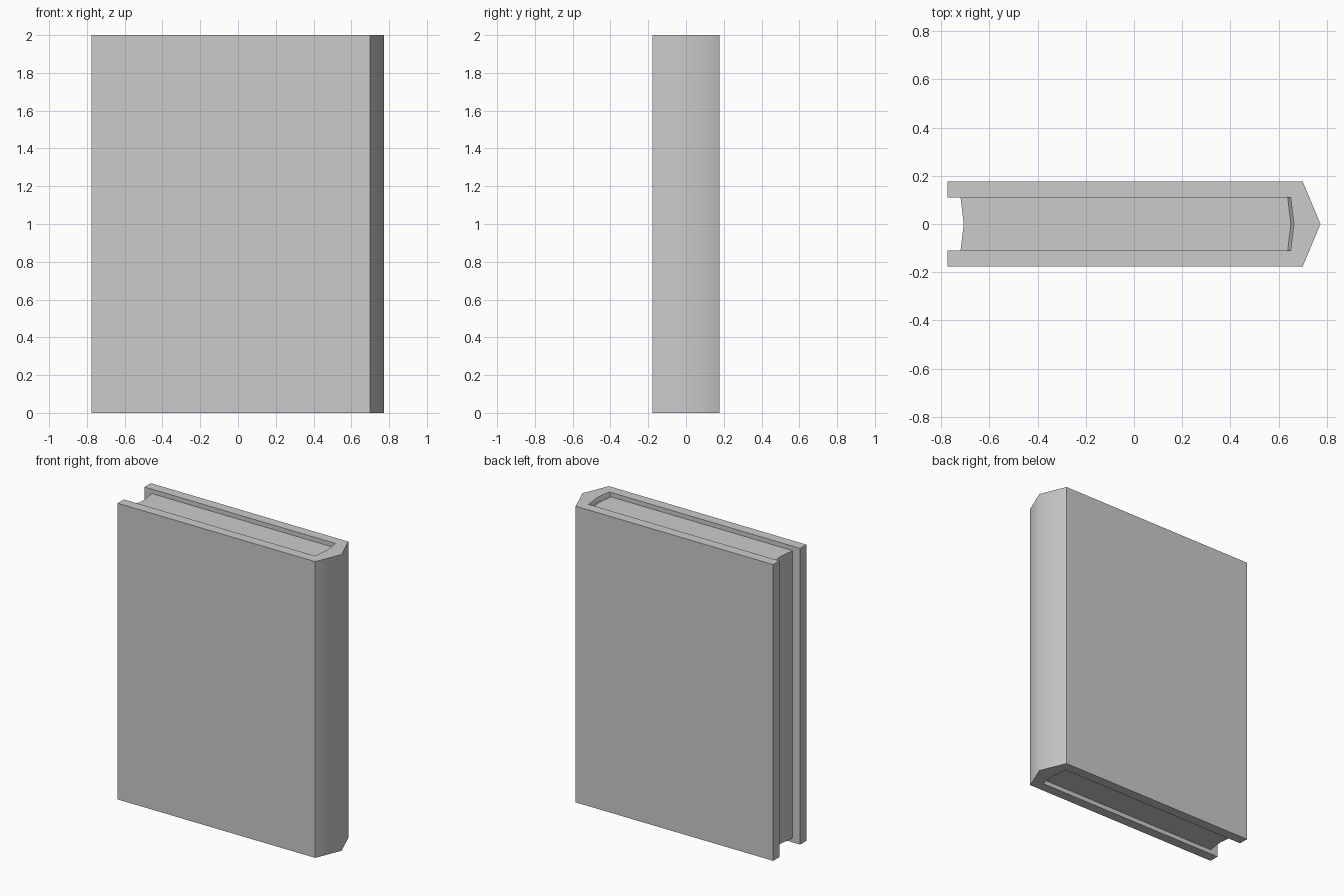
import bpy, bmesh, math

if "Cube" in bpy.data.objects:
    bpy.data.objects.remove(bpy.data.objects["Cube"])

H = 2.0          # book height
RECESS = 0.03    # pages sit slightly below the cover rim


def mirrored(half):
    """Close a half profile (y >= 0) by mirroring it across y = 0."""
    return half + [(x, -y) for x, y in reversed(half) if y > 0]


def loft(name, rings):
    """Solid from (z, profile) rings, capped at both ends."""
    bm = bmesh.new()
    loops = [[bm.verts.new((x, y, z)) for x, y in prof] for z, prof in rings]
    n = len(loops[0])
    for a, b in zip(loops, loops[1:]):
        for i in range(n):
            j = (i + 1) % n
            bm.faces.new((a[i], a[j], b[j], b[i]))
    bm.faces.new(loops[0])
    bm.faces.new(loops[-1])
    bmesh.ops.recalc_face_normals(bm, faces=bm.faces)
    mesh = bpy.data.meshes.new(name)
    bm.to_mesh(mesh)
    bm.free()
    obj = bpy.data.objects.new(name, mesh)
    bpy.context.collection.objects.link(obj)
    bpy.ops.object.select_all(action='DESELECT')
    obj.select_set(True)
    bpy.context.view_layer.objects.active = obj
    bpy.ops.object.shade_smooth_by_angle(angle=math.radians(50))
    return obj


def cover_profile(inner_x):
    """U-shaped cover section with a pointed spine on +x."""
    upper = [(0.70, 0.177), (-0.775, 0.177), (-0.775, 0.11), (inner_x, 0.11)]
    lower = [(x, -y) for x, y in reversed(upper)]
    return [(0.774, 0)] + upper + [(inner_x + 0.013, 0)] + lower


# Cover: boards and spine, inner spine wall flares out towards both rims
rim, deep = cover_profile(0.651), cover_profile(0.638)
loft("book_cover", [(0, rim), (RECESS, deep), (H - RECESS, deep), (H, rim)])

# Page block: hollow fore-edge, rounded back against the spine
pages = mirrored([(-0.707, 0), (-0.72, 0.11), (0.638, 0.11), (0.651, 0)])
loft("page_block", [(RECESS, pages), (H - RECESS, pages)])
